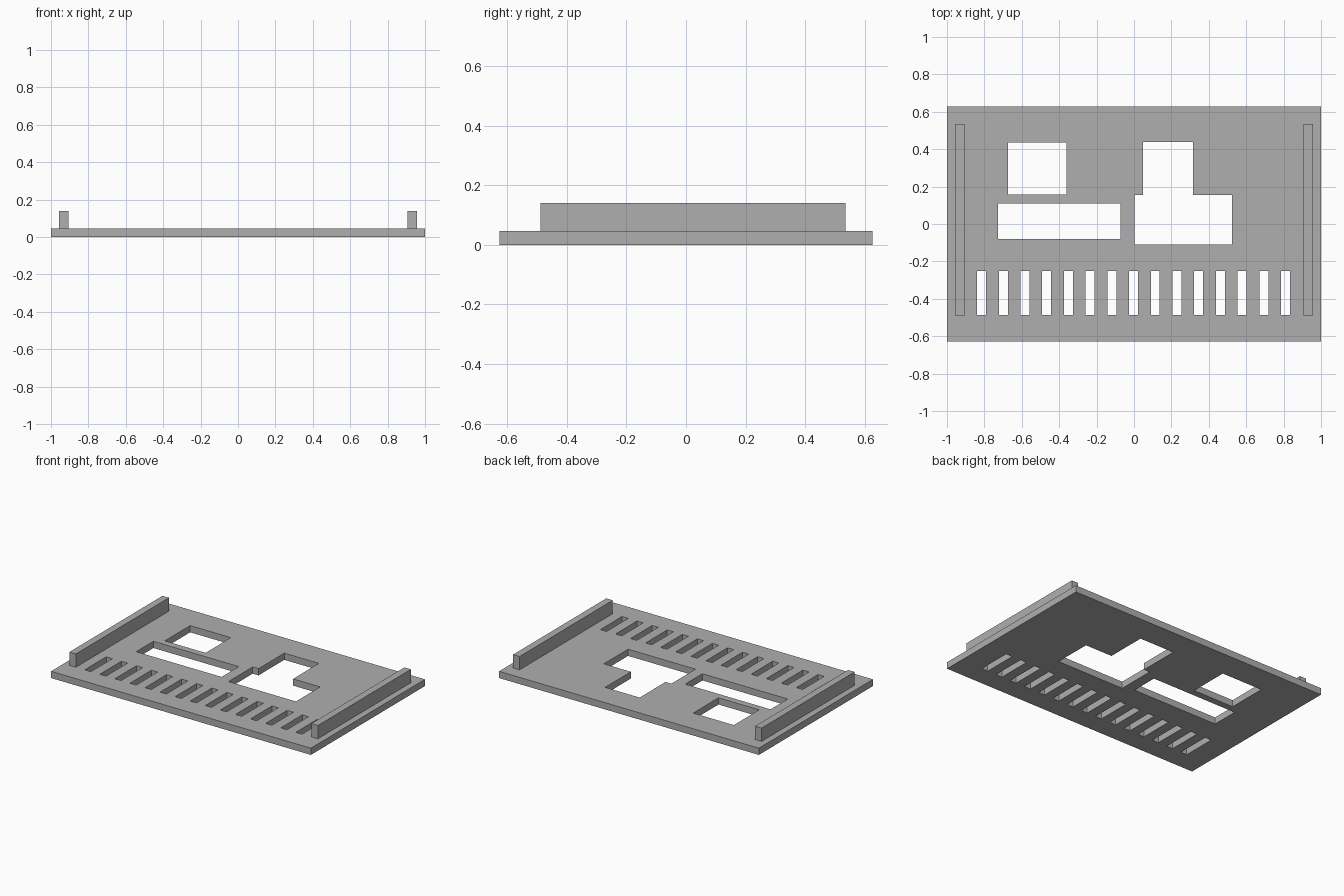
import bpy
import bmesh

cube = bpy.data.objects.get("Cube")
if cube:
    bpy.data.objects.remove(cube, do_unlink=True)

PLATE_TOP = 0.047
RAIL_TOP = 0.14

grey = bpy.data.materials.new("plain grey")
grey.use_nodes = True
colour = (0.43, 0.43, 0.43, 1)
grey.diffuse_color = colour
grey.node_tree.nodes["Principled BSDF"].inputs["Base Color"].default_value = colour


def rect(x0, x1, y0, y1):
    return [(x0, y0), (x1, y0), (x1, y1), (x0, y1)]


def prisms(name, outlines, z0, z1):
    """One object made of upright prisms, one per counter-clockwise outline."""
    bm = bmesh.new()
    for outline in outlines:
        low = [bm.verts.new((x, y, z0)) for x, y in outline]
        high = [bm.verts.new((x, y, z1)) for x, y in outline]
        bm.faces.new(low[::-1])
        bm.faces.new(high)
        for i in range(len(low)):
            j = (i + 1) % len(low)
            bm.faces.new((low[i], low[j], high[j], high[i]))
    mesh = bpy.data.meshes.new(name)
    bm.to_mesh(mesh)
    bm.free()
    mesh.materials.append(grey)
    obj = bpy.data.objects.new(name, mesh)
    bpy.context.collection.objects.link(obj)
    return obj


# Base plate
plate = prisms("base_plate", [rect(-1, 1, -0.627, 0.627)], 0, PLATE_TOP)

# Openings: square window, long window, stepped window
openings = [
    rect(-0.673, -0.36, 0.157, 0.435),
    rect(-0.728, -0.071, -0.079, 0.11),
    [(0.004, -0.11), (0.523, -0.11), (0.523, 0.156), (0.315, 0.156),
     (0.315, 0.439), (0.049, 0.439), (0.049, 0.156), (0.004, 0.156)],
]

# Row of ventilation slots along the front
SLOTS = 15
for i in range(SLOTS):
    x = -0.815 + i * 1.625 / (SLOTS - 1)
    openings.append(rect(x - 0.024, x + 0.024, -0.487, -0.25))

# Cut every opening through the plate
cutter = prisms("opening_cutter", openings, -0.1, 0.2)
cutter.hide_render = True
cut = plate.modifiers.new("openings", "BOOLEAN")
cut.operation = "DIFFERENCE"
cut.solver = "EXACT"
cut.object = cutter
bpy.context.view_layer.objects.active = plate
bpy.ops.object.modifier_apply(modifier=cut.name)
bpy.data.objects.remove(cutter, do_unlink=True)

# Upright rails along both sides
for name, side in (("left_rail", 1), ("right_rail", -1)):
    x = side * 0.931
    prisms(name, [rect(x - 0.025, x + 0.025, -0.488, 0.535)], PLATE_TOP, RAIL_TOP)
